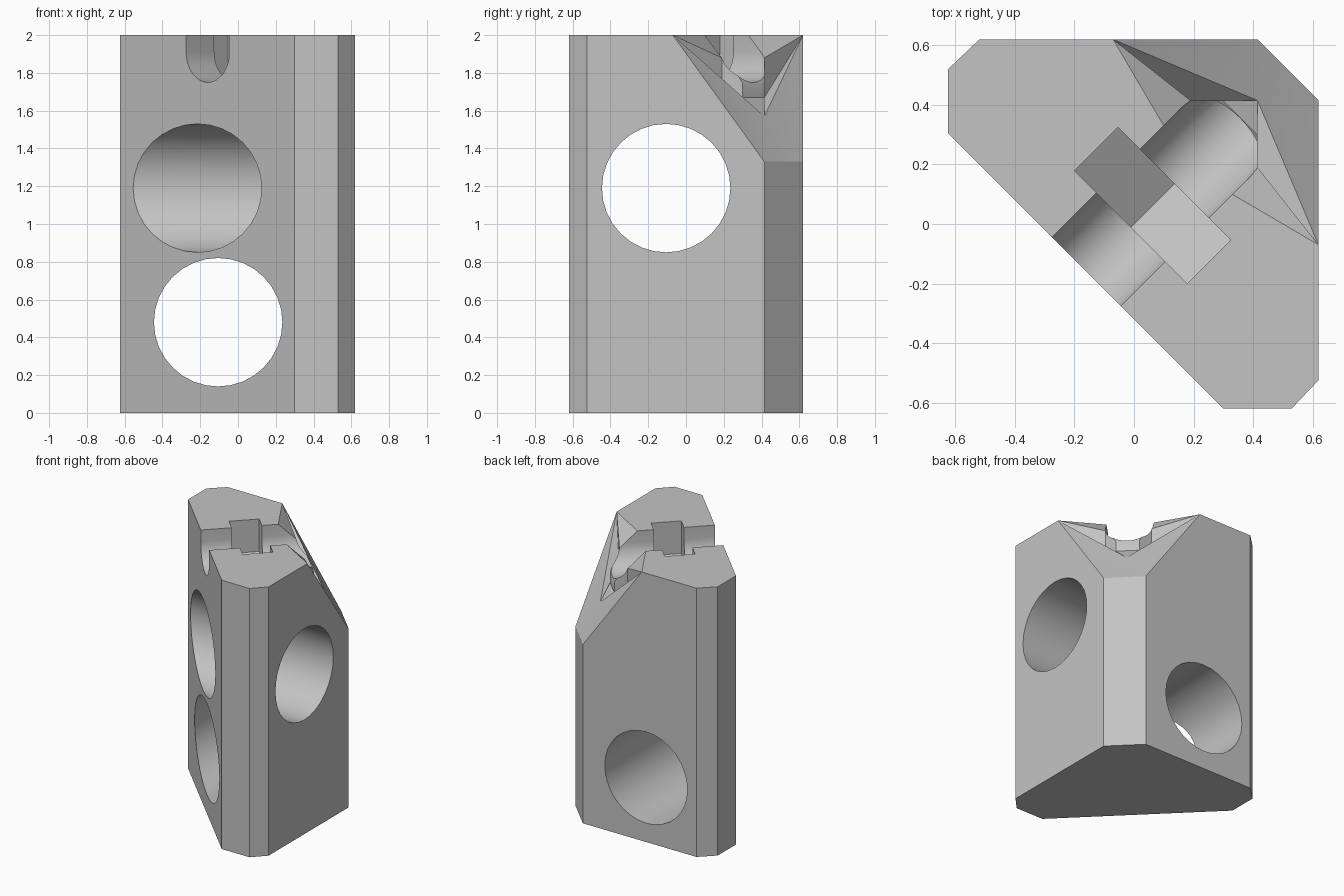
import bpy
import bmesh
from math import sin, cos, pi, radians, sqrt
from mathutils import Matrix, Vector

cube = bpy.data.objects.get("Cube")
if cube:
    bpy.data.objects.remove(cube, do_unlink=True)

grey = bpy.data.materials.new("plain_grey")
grey.use_nodes = True
grey.diffuse_color = (0.55, 0.55, 0.55, 1)
grey.node_tree.nodes["Principled BSDF"].inputs["Base Color"].default_value = (0.55, 0.55, 0.55, 1)


def solid(name, points):
    """Convex solid around the given points."""
    bm = bmesh.new()
    for p in points:
        bm.verts.new(p)
    hull = bmesh.ops.convex_hull(bm, input=bm.verts[:])
    loose = {g for g in hull["geom_interior"] + hull["geom_unused"]
             if isinstance(g, bmesh.types.BMVert)}
    if loose:
        bmesh.ops.delete(bm, geom=list(loose), context="VERTS")
    bmesh.ops.dissolve_limit(bm, angle_limit=radians(0.1), verts=bm.verts[:], edges=bm.edges[:])
    bmesh.ops.recalc_face_normals(bm, faces=bm.faces[:])
    mesh = bpy.data.meshes.new(name)
    bm.to_mesh(mesh)
    bm.free()
    mesh.materials.append(grey)
    obj = bpy.data.objects.new(name, mesh)
    bpy.context.collection.objects.link(obj)
    return obj


def raised(points):
    """Points plus copies above the block, for cuts open to the top."""
    return points + [(x, y, 2.3) for x, y, z in points]


def swap(points):
    """Mirror across the diagonal plane x = y."""
    return [(y, x, z) for x, y, z in points]


def sweep(profile, start, end, turn=0):
    """Extrude a (y, z) profile along x, then turn it about z."""
    rot = Matrix.Rotation(turn, 3, "Z")
    return [rot @ Vector((x, y, z)) for x in (start, end) for y, z in profile]


def arc(cy, cz, r, a0, a1, steps):
    return [(cy + r * cos(a0 + (a1 - a0) * i / steps),
             cz + r * sin(a0 + (a1 - a0) * i / steps)) for i in range(steps + 1)]


# Corner block with chamfered edges
half = [(0.415, 0.62), (-0.52, 0.62), (-0.625, 0.52), (-0.625, 0.305)]
outline = half + [(0.62, 0.415), (0.62, -0.525), (0.53, -0.62), (0.30, -0.62)]
block = solid("corner_block", [(x, y, z) for x, y in outline for z in (0, 2)])

cutters = []

# Two large cross holes
hole = arc(-0.105, 1.19, 0.34, 0, 2 * pi, 32)[:-1]
cutters.append(solid("upper_hole_cutter", sweep(hole, -1, 1)))
hole = arc(0.105, 0.48, 0.34, 0, 2 * pi, 32)[:-1]
cutters.append(solid("lower_hole_cutter", sweep(hole, -1, 1, pi / 2)))

# Diagonal screw groove and hexagonal nut pocket
r, axis_z = 0.163, 1.913
groove = arc(0, axis_z, r, pi, 2 * pi, 16) + [(-r, 2.3), (r, 2.3)]
cutters.append(solid("groove_cutter", sweep(groove, -0.6, 0.55, pi / 4)))
flat = 0.268
tip = 2 * flat / sqrt(3)
pocket = [(0, axis_z - tip), (-flat, axis_z - tip / 2), (flat, axis_z - tip / 2),
          (-flat, 2.3), (flat, 2.3)]
cutters.append(solid("nut_pocket_cutter", sweep(pocket, -0.015, 0.192, pi / 4)))

# Sloped back corner
peak = (-0.07, 0.62, 2)
low = (0.415, 0.62, 1.33)
centre = (0.415, 0.415, 1.57)
side = [peak, low, (-0.07, 0.95, 2), (0.415, 0.95, 1.33)]
cutters.append(solid("slope_cutter",
                     raised(side + swap(side) + [centre, (0.95, 0.95, 1.33)])))

# Recess around the groove mouth
rim = (0.10, 0.33, 2)
lip = (0.19, 0.415, 1.88)
foot = (0.19, 0.415, 1.67)
flare = raised([peak, rim, lip, (0.25, 0.38, 1.95)])
wing = raised([peak, lip, foot, centre])
for name, pts in (("flare", flare), ("wing", wing)):
    cutters.append(solid(name + "_left_cutter", pts))
    cutters.append(solid(name + "_right_cutter", swap(pts)))
mouth = [(0.30, 0.415, 1.67), (0.30, 0.425, 1.67)]
cutters.append(solid("mouth_cutter", raised(mouth + swap(mouth) + [centre])))

# Apply the cuts
bpy.context.view_layer.objects.active = block
for cutter in cutters:
    cutter.hide_render = True
    mod = block.modifiers.new(cutter.name, "BOOLEAN")
    mod.operation = "DIFFERENCE"
    mod.solver = "EXACT"
    mod.object = cutter
    bpy.ops.object.modifier_apply(modifier=mod.name)
for cutter in cutters:
    bpy.data.objects.remove(cutter, do_unlink=True)

# Smooth bores, sharp edges
for obj in bpy.context.selected_objects:
    obj.select_set(False)
block.select_set(True)
bpy.ops.object.shade_smooth_by_angle(angle=radians(25))
